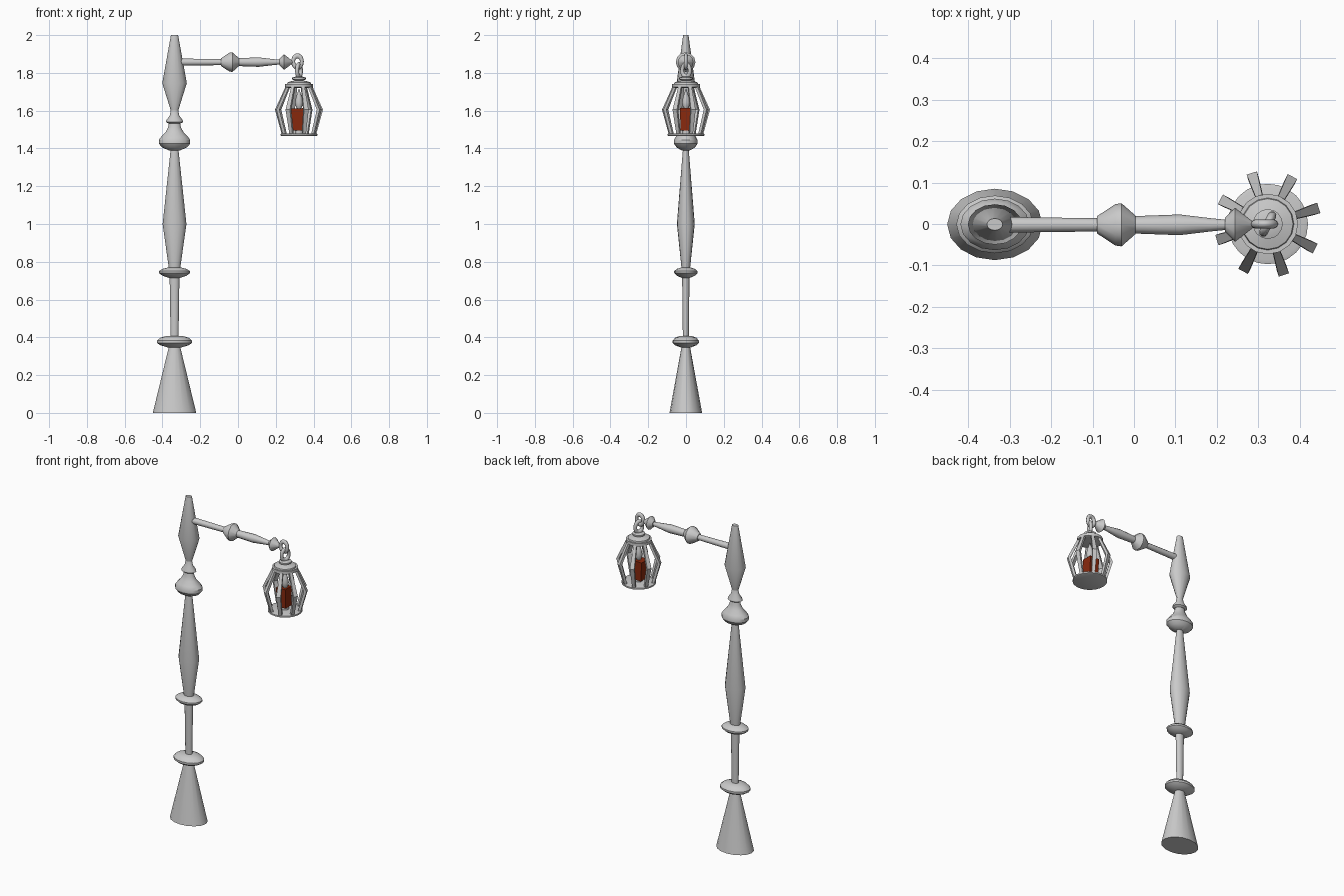
import bpy, bmesh, math
from math import cos, sin, pi
from mathutils import Matrix

cube = bpy.data.objects.get("Cube")
if cube:
    bpy.data.objects.remove(cube, do_unlink=True)


def material(name, rgb):
    m = bpy.data.materials.new(name)
    m.use_nodes = True
    m.diffuse_color = (*rgb, 1)
    m.node_tree.nodes["Principled BSDF"].inputs["Base Color"].default_value = (*rgb, 1)
    return m


GREY = material("metal grey", (0.59, 0.59, 0.59))
RED = material("red brown wax", (0.25, 0.022, 0.004))
LAMP_X = 0.323
POST_X = -0.336


def finish(obj, mat, angle=30):
    """Assign the colour and smooth everything except sharp edges."""
    obj.data.materials.append(mat)
    bpy.ops.object.select_all(action='DESELECT')
    obj.select_set(True)
    bpy.context.view_layer.objects.active = obj
    bpy.ops.object.shade_smooth_by_angle(angle=math.radians(angle))
    return obj


def from_bmesh(name, bm, mat):
    bmesh.ops.recalc_face_normals(bm, faces=bm.faces)
    mesh = bpy.data.meshes.new(name)
    bm.to_mesh(mesh)
    bm.free()
    obj = bpy.data.objects.new(name, mesh)
    bpy.context.collection.objects.link(obj)
    return finish(obj, mat)


def loft(bm, rings):
    """Skin consecutive vertex rings and cap both ends."""
    n = len(rings[0])
    for a, b in zip(rings, rings[1:]):
        for i in range(n):
            j = (i + 1) % n
            bm.faces.new((a[i], a[j], b[j], b[i]))
    bm.faces.new(rings[0])
    bm.faces.new(rings[-1])


def turned(name, profile, mat, sides=16, flatten=1.0, matrix=Matrix()):
    """Turn a (radius, height) profile around z, then place it."""
    bm = bmesh.new()
    rings = []
    for r, z in profile:
        rings.append([bm.verts.new((r * cos(2 * pi * i / sides),
                                    r * flatten * sin(2 * pi * i / sides), z))
                      for i in range(sides)])
    loft(bm, rings)
    bm.transform(matrix)
    return from_bmesh(name, bm, mat)


# Oval post, stacked from turned sections
post_parts = {
    "post_base": [(.115, 0), (.03, .35)],
    "lower_disc": [(.03, .345), (.075, .358), (.093, .37), (.093, .382), (.075, .398), (.04, .408)],
    "lower_shaft": [(.021, .4), (.026, .725)],
    "middle_disc": [(.03, .715), (.065, .727), (.082, .74), (.082, .75), (.065, .762), (.032, .77)],
    "middle_shaft": [(.03, .765), (.063, 1.0), (.02, 1.4)],
    "post_bulb": [(.03, 1.39), (.065, 1.405), (.083, 1.425), (.083, 1.445), (.07, 1.463),
                  (.047, 1.487), (.034, 1.512), (.029, 1.537)],
    "post_collar": [(.032, 1.532), (.046, 1.54), (.043, 1.55), (.025, 1.575), (.018, 1.61)],
    "post_finial": [(.018, 1.595), (.065, 1.746), (.019, 2.0)],
}
for name, profile in post_parts.items():
    turned(name, profile, GREY, flatten=0.75, matrix=Matrix.Translation((POST_X, -.001, 0)))

# Round arm, turned along x
along_x = Matrix.Translation((0, -.002, 1.857)) @ Matrix.Rotation(pi / 2, 4, 'Y')
arm_parts = {
    "arm_rod": [(.019, -.33), (.016, -.085)],
    "arm_knob": [(.021, -.089), (.05, -.045), (.052, -.03), (.022, .004)],
    "arm_spindle": [(.021, .002), (.025, .11), (.016, .185), (.012, .225)],
    "arm_tip": [(.017, .22), (.041, .244), (.007, .288)],
}
for name, profile in arm_parts.items():
    turned(name, profile, GREY, sides=12, matrix=along_x)

# Two chain links
for name, x, z, turn, stretch in (("upper_link", .315, 1.86, 0, 1.3),
                                  ("lower_link", LAMP_X, 1.812, 63, 1.4)):
    bpy.ops.mesh.primitive_torus_add(major_segments=20, minor_segments=8,
                                     major_radius=.023, minor_radius=.0105,
                                     location=(x, 0, z),
                                     rotation=(pi / 2, 0, math.radians(turn)))
    link = bpy.context.object
    link.name = name
    link.scale.y = stretch
    finish(link, GREY, 50)

# Lantern cap and tray
at_lamp = Matrix.Translation((LAMP_X, 0, 0))
turned("lantern_cap", [(.06, 1.72), (.073, 1.724), (.073, 1.742), (.063, 1.742), (.061, 1.75),
                       (.041, 1.756), (.022, 1.76), (.036, 1.766), (.036, 1.775), (.02, 1.78)],
       GREY, sides=16, matrix=at_lamp)
turned("lantern_tray", [(.09, 1.465), (.097, 1.468), (.097, 1.477), (.088, 1.48)],
       GREY, sides=24, matrix=at_lamp)

# Eight bent cage bars
for k in range(8):
    bm = bmesh.new()
    rings = []
    for r, z, width in ((.064, 1.728, .017), (.121, 1.605, .026), (.084, 1.472, .018)):
        rings.append([bm.verts.new((r + dx, dy * width / 2, z))
                      for dx, dy in ((-.008, -1), (.008, -1), (.008, 1), (-.008, 1))])
    loft(bm, rings)
    bm.transform(at_lamp @ Matrix.Rotation(math.radians(17.5 + 45 * k), 4, 'Z'))
    from_bmesh(f"cage_bar_{k + 1}", bm, GREY)

# Square candle, its holder and flame
turned("candle_holder", [(.022, 1.474), (.022, 1.505)], GREY, sides=12, matrix=at_lamp)
square_on = (Matrix.Translation((LAMP_X - .005, 0, 1.495))
             @ Matrix.Rotation(math.radians(-2), 4, 'Y') @ Matrix.Rotation(pi / 4, 4, 'Z'))
turned("candle", [(.041, 0), (.045, .117)], RED, sides=4, matrix=square_on)
turned("flame", [(.006, 1.6), (.016, 1.62), (.021, 1.643), (.016, 1.67), (.008, 1.695), (.001, 1.715)],
       GREY, sides=12, matrix=at_lamp)
